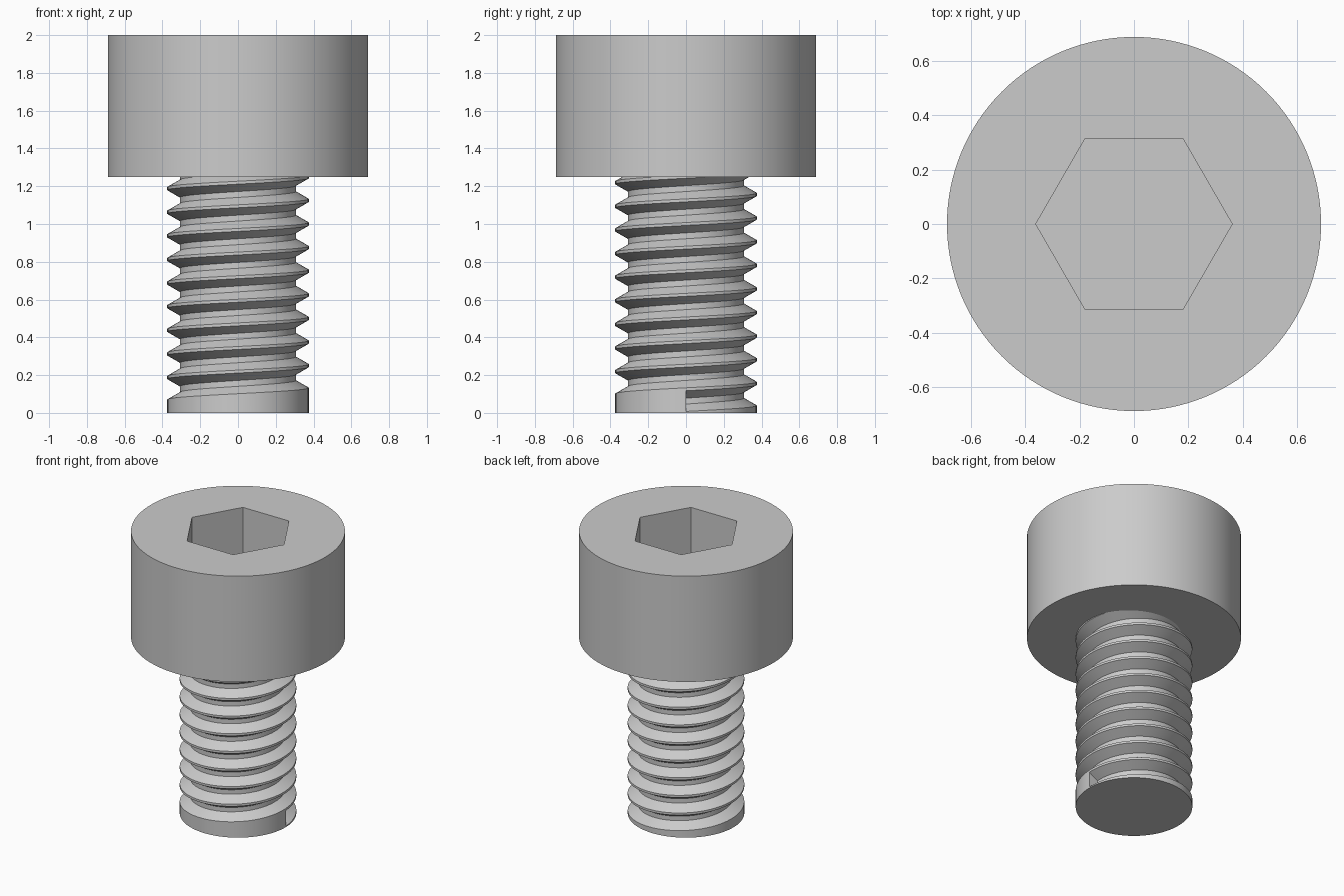
import bpy, bmesh
from math import cos, sin, pi

# Remove the default object
cube = bpy.data.objects.get("Cube")
if cube:
    bpy.data.objects.remove(cube, do_unlink=True)

TOTAL, NECK = 2.0, 1.25          # overall height, underside of head
HEAD_R, HEX_R, SOCKET = 0.6875, 0.361, 0.35
PITCH, OUTER, ROOT = 0.125, 0.375, 0.307
SEG = 72                         # steps per thread turn

steel = bpy.data.materials.new("plain steel grey")
steel.use_nodes = True
grey = (0.6, 0.6, 0.6, 1)
steel.diffuse_color = grey
steel.node_tree.nodes["Principled BSDF"].inputs["Base Color"].default_value = grey


def finish(bm, name):
    bmesh.ops.recalc_face_normals(bm, faces=bm.faces[:])
    mesh = bpy.data.meshes.new(name)
    bm.to_mesh(mesh)
    bm.free()
    mesh.materials.append(steel)
    obj = bpy.data.objects.new(name, mesh)
    bpy.context.collection.objects.link(obj)
    bpy.ops.object.select_all(action='DESELECT')
    obj.select_set(True)
    bpy.context.view_layer.objects.active = obj
    bpy.ops.object.shade_smooth_by_angle(angle=pi / 6)
    return obj


def ring(bm, radius, z, count):
    return [bm.verts.new((radius * cos(2 * pi * i / count),
                          radius * sin(2 * pi * i / count), z)) for i in range(count)]


def wall(bm, a, b):
    n = len(a)
    for i in range(n):
        bm.faces.new((a[i], a[(i + 1) % n], b[(i + 1) % n], b[i]))


# Cylindrical head with a hexagonal socket
bm = bmesh.new()
low, high = ring(bm, HEAD_R, NECK, 128), ring(bm, HEAD_R, TOTAL, 128)
rim, floor = ring(bm, HEX_R, TOTAL, 6), ring(bm, HEX_R, TOTAL - SOCKET, 6)
wall(bm, low, high)
wall(bm, rim, floor)
bm.faces.new(low)
bm.faces.new(floor)
edges = [bm.edges.get((r[i - 1], r[i])) for r in (high, rim) for i in range(len(r))]
bmesh.ops.triangle_fill(bm, edges=edges, use_beauty=True, normal=(0, 0, 1))
finish(bm, "socket_head")

# Threaded shank: a trapezoid groove wound upward, starting abruptly at +x
groove = [(-PITCH * 7 / 16, OUTER), (-PITCH / 8, ROOT), (PITCH / 8, ROOT), (PITCH * 7 / 16, OUTER)]
bm = bmesh.new()
steps = SEG * 12


def point(i, radius, z):
    a = 2 * pi * (i % SEG) / SEG
    return bm.verts.new((radius * cos(a), radius * sin(a), z))


cols = [[point(i, r, PITCH * (0.5 + i / SEG) + dz) for dz, r in groove]
        for i in range(steps + 1)]
base = ring(bm, OUTER, 0, SEG)
for i in range(steps):
    for k in range(3):
        bm.faces.new((cols[i][k], cols[i + 1][k], cols[i + 1][k + 1], cols[i][k + 1]))
    # Crest between this turn and the next
    if i + SEG < steps:
        bm.faces.new((cols[i][3], cols[i + 1][3], cols[i + 1 + SEG][0], cols[i + SEG][0]))
# Plain band below the first turn, groove end wall and tip
for i in range(SEG):
    bm.faces.new((base[i], base[(i + 1) % SEG], cols[i + 1][0], cols[i][0]))
bm.faces.new(cols[0] + [cols[SEG][0]])
bm.faces.new((base[0], cols[0][0], cols[SEG][0]))
bm.faces.new(base)
# Trim flush with the head
bmesh.ops.bisect_plane(bm, geom=bm.verts[:] + bm.edges[:] + bm.faces[:], plane_co=(0, 0, NECK),
                       plane_no=(0, 0, 1), clear_outer=True)
finish(bm, "threaded_shank")
